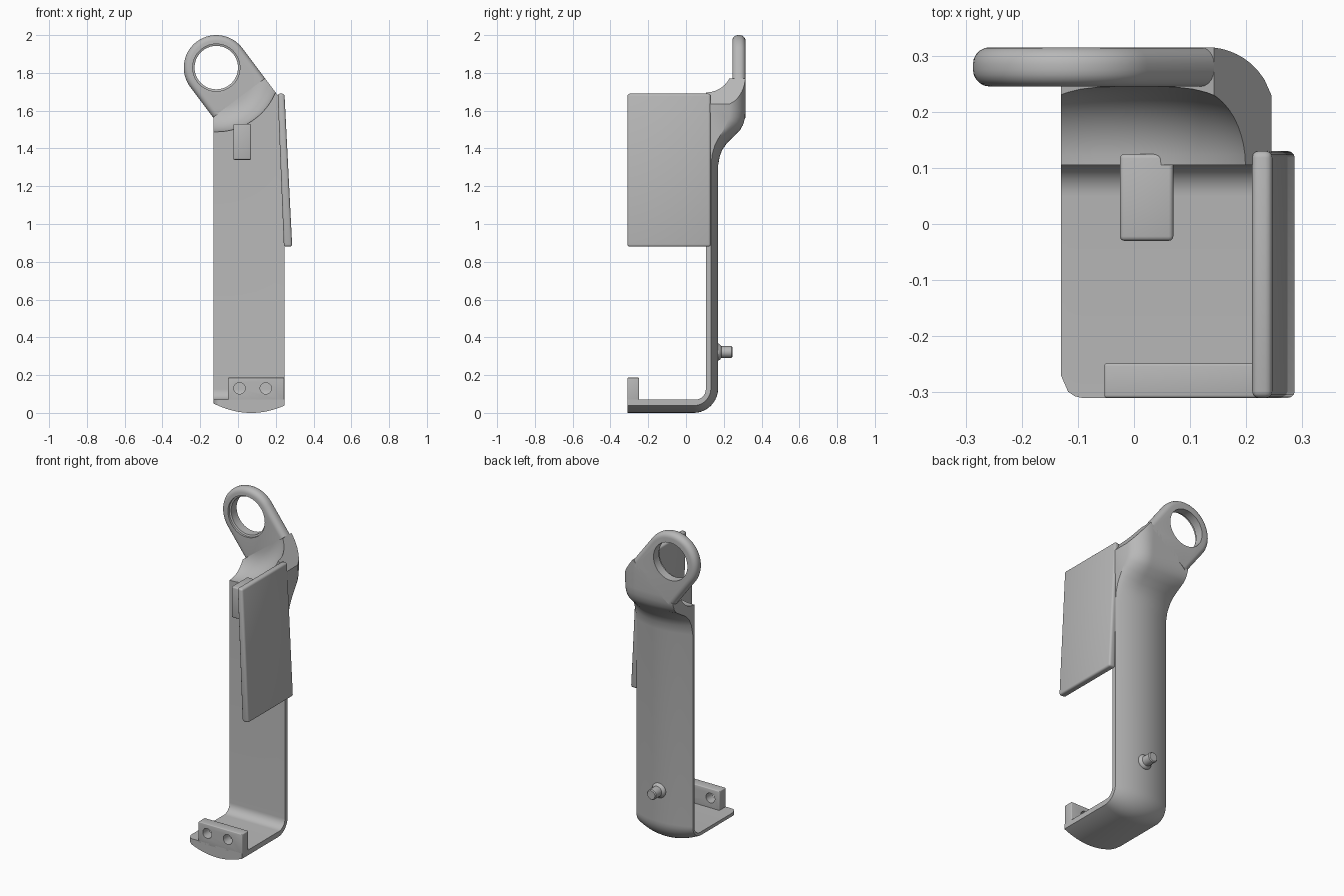
import bpy, bmesh, math
from mathutils import Vector

if "Cube" in bpy.data.objects:
    bpy.data.objects.remove(bpy.data.objects["Cube"], do_unlink=True)

grey = bpy.data.materials.new("plain_grey")
grey.use_nodes = True
COLOUR = (0.48, 0.48, 0.48, 1)
grey.diffuse_color = COLOUR
for node in grey.node_tree.nodes:
    if node.type == 'BSDF_PRINCIPLED':
        node.inputs["Base Color"].default_value = COLOUR

# Ring centre and the slanted arm direction, in the x-z plane
CX, CZ, RING = -0.115, 1.828, 0.172
ARM, SIDE = Vector((0.6, 0, -0.8)), Vector((0.8, 0, 0.6))
CENTRE = Vector((CX, 0, CZ))
LEFT, RIGHT = -0.13, 0.245


def make(name, bm):
    bmesh.ops.recalc_face_normals(bm, faces=bm.faces[:])
    mesh = bpy.data.meshes.new(name)
    bm.to_mesh(mesh)
    bm.free()
    ob = bpy.data.objects.new(name, mesh)
    bpy.context.collection.objects.link(ob)
    mesh.materials.append(grey)
    return ob


def activate(ob):
    bpy.ops.object.select_all(action='DESELECT')
    ob.select_set(True)
    bpy.context.view_layer.objects.active = ob


def smooth(ob, angle=35):
    activate(ob)
    bpy.ops.object.shade_smooth_by_angle(angle=math.radians(angle))


def cut(ob, cutter):
    mod = ob.modifiers.new("cut", 'BOOLEAN')
    mod.operation, mod.solver, mod.object = 'DIFFERENCE', 'EXACT', cutter
    activate(ob)
    bpy.ops.object.modifier_apply(modifier=mod.name)
    bpy.data.objects.remove(cutter, do_unlink=True)


def loft(name, loops):
    """Closed solid through loops of equal length."""
    bm = bmesh.new()
    rows = [[bm.verts.new(p) for p in loop] for loop in loops]
    for a, b in zip(rows, rows[1:]):
        for i in range(len(a)):
            j = (i + 1) % len(a)
            bm.faces.new((a[i], a[j], b[j], b[i]))
    bm.faces.new(rows[0])
    bm.faces.new(rows[-1])
    return make(name, bm)


def lathe(name, profile, x, z, steps=48):
    """Revolve (radius, y) points about an axis along y."""
    angles = [2 * math.pi * i / steps for i in range(steps)]
    return loft(name, [[(x + r * math.cos(a), y, z + r * math.sin(a)) for a in angles]
                       for r, y in profile])


def bevelled(ob, width):
    mod = ob.modifiers.new("bevel", 'BEVEL')
    mod.width, mod.segments = width, 3
    activate(ob)
    bpy.ops.object.modifier_apply(modifier=mod.name)


def slab(name, bottom, top, y0, y1, z0, z1, width):
    ob = loft(name, [[(x[0], y0, z), (x[1], y0, z), (x[1], y1, z), (x[0], y1, z)]
                     for x, z in ((bottom, z0), (top, z1))])
    bevelled(ob, width)
    return ob


def arc(cy, cz, r, start, end, n):
    return [(cy + r * math.cos(math.radians(start + (end - start) * i / n)),
             cz + r * math.sin(math.radians(start + (end - start) * i / n)))
            for i in range(n + 1)]


# Spine with curled foot and thick shoulder: side profile swept across x
inner = [(-0.31, 0.07)] + arc(0.05, 0.125, 0.055, -90, 0, 8) + [(0.105, 1.85)]
outer = [(0.315, 1.85), (0.315, 1.6), (0.312, 1.56), (0.302, 1.525), (0.285, 1.495),
         (0.25, 1.46), (0.215, 1.425), (0.193, 1.395), (0.179, 1.36), (0.17, 1.31)]
outer += arc(0.04, 0.13, 0.13, 0, -90, 10) + [(-0.31, 0)]


def section(x):
    bulge = 1.25 * (x - 0.07) ** 2
    corner = 0.12 - math.sqrt(0.12 ** 2 - max(0, x - 0.13) ** 2)
    near = max(0, LEFT + 0.04 - x)
    tip = 0.04 - math.sqrt(max(0, 0.04 ** 2 - near ** 2))
    pts = [(x, y, z) for y, z in inner]
    for i, (y, z) in enumerate(outer):
        a, b = outer[max(i - 1, 0)], outer[min(i + 1, len(outer) - 1)]
        ty, tz = b[0] - a[0], b[1] - a[1]
        size = math.hypot(ty, tz)
        w = min(1, max(0, (y - 0.17) / 0.145))
        d = (1 - w) * bulge + w * corner
        pts.append((x, y + d * tz / size, z - d * ty / size))
    for k in (0, -1):
        pts[k] = (x, pts[k][1] + tip, pts[k][2])
    return pts


N = 30
spine = loft("spine_and_foot", [section(LEFT + (RIGHT - LEFT) * i / N) for i in range(N + 1)])
bm = bmesh.new()
bm.from_mesh(spine.data)
for co, no in ((CENTRE + ARM * 0.2, -ARM), (CENTRE + SIDE * RING, SIDE)):
    bmesh.ops.bisect_plane(bm, geom=bm.verts[:] + bm.edges[:] + bm.faces[:],
                           plane_co=co, plane_no=no, clear_outer=True)
    bmesh.ops.holes_fill(bm, edges=[e for e in bm.edges if e.is_boundary], sides=0)
bmesh.ops.recalc_face_normals(bm, faces=bm.faces[:])
bm.to_mesh(spine.data)
bm.free()

# Concave hollow around the ring axis, blending spine into ring plate
hollow = [(0.34, -0.1)] + arc(0.2, 0.105, 0.14, 0, 90, 12) + [(0.02, 0.245)]
cut(spine, lathe("hollow_cutter", hollow, CX, CZ, 96))
smooth(spine)


# Ring plate with rounded rim
def ring_outline(y, inset):
    r = RING - inset
    pts = [CENTRE + ARM * 0.22 + SIDE * r]
    for i in range(41):
        a = math.pi * i / 40
        pts.append(CENTRE + SIDE * r * math.cos(a) - ARM * r * math.sin(a))
    pts.append(CENTRE + ARM * 0.22 - SIDE * r)
    return [(p.x, y, p.z) for p in pts]


rim = arc(0.275, 0, 0.03, 180, 90, 5) + arc(0.285, 0, 0.03, 90, 0, 5)
plate = loft("ring_plate", [ring_outline(y, 0.03 - h) for y, h in rim])
cut(plate, lathe("ring_hole_cutter", [(0.125, 0.2), (0.125, 0.258), (0.115, 0.262),
                                      (0.115, 0.35)], CX, CZ, 64))
smooth(plate)

# Leaning side wing
smooth(slab("side_wing", (0.243, 0.287), (0.21, 0.246), -0.31, 0.13, 0.88, 1.69, 0.012))

# Small tab under the hollow
smooth(slab("upper_tab", (-0.025, 0.07), (-0.025, 0.07), -0.03, 0.125, 1.34, 1.53, 0.008))

# Foot block with two through holes
block = slab("foot_block", (-0.053, RIGHT), (-0.053, RIGHT), -0.31, -0.248, 0.055, 0.187, 0.005)
for x in (0.008, 0.147):
    cut(block, lathe("block_hole_cutter", [(0.03, -0.4), (0.03, -0.2)], x, 0.13, 32))
smooth(block)

# Rear pin with flared collar
smooth(lathe("rear_pin", [(0.045, 0.15), (0.045, 0.172), (0.04, 0.18), (0.031, 0.187),
                          (0.031, 0.24), (0.026, 0.246)], 0.065, 0.322, 32))
